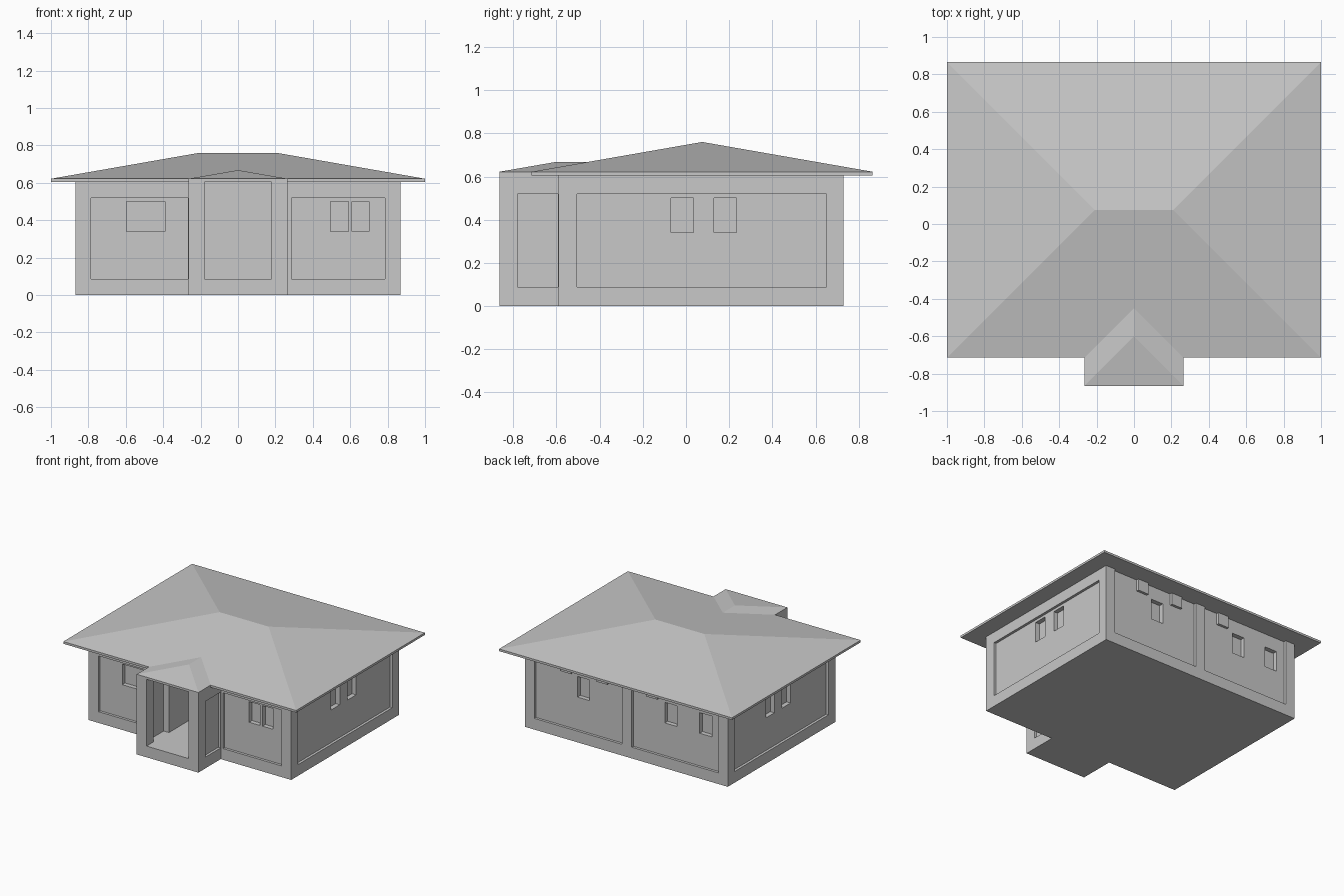
import bpy, bmesh
from mathutils import Matrix, Vector

if "Cube" in bpy.data.objects:
    bpy.data.objects.remove(bpy.data.objects["Cube"], do_unlink=True)

grey = bpy.data.materials.new("plain grey")
grey.use_nodes = True
GREY = (0.58, 0.58, 0.58, 1)
grey.diffuse_color = GREY
grey.node_tree.nodes["Principled BSDF"].inputs["Base Color"].default_value = GREY


def add_object(name, bm):
    mesh = bpy.data.meshes.new(name)
    bm.to_mesh(mesh)
    bm.free()
    mesh.materials.append(grey)
    obj = bpy.data.objects.new(name, mesh)
    bpy.context.collection.objects.link(obj)
    return obj


def box(name, x, y, z):
    """Box from (min, max) pairs."""
    bm = bmesh.new()
    size = [b - a for a, b in (x, y, z)]
    mid = [(a + b) / 2 for a, b in (x, y, z)]
    bmesh.ops.create_cube(bm, size=1, matrix=Matrix.Translation(mid) @ Matrix.Diagonal((*size, 1)))
    return add_object(name, bm)


def hull(name, points):
    bm = bmesh.new()
    for p in points:
        bm.verts.new(p)
    bmesh.ops.convex_hull(bm, input=bm.verts[:])
    bmesh.ops.dissolve_limit(bm, angle_limit=0.01, verts=bm.verts[:], edges=bm.edges[:])
    bmesh.ops.recalc_face_normals(bm, faces=bm.faces[:])
    return add_object(name, bm)


def cut(target, x, y, z):
    cutter = box("cutter", x, y, z)
    cutter.hide_render = True
    mod = target.modifiers.new("opening", 'BOOLEAN')
    mod.operation = 'DIFFERENCE'
    mod.solver = 'EXACT'
    mod.object = cutter
    bpy.context.view_layer.objects.active = target
    bpy.ops.object.modifier_apply(modifier=mod.name)
    bpy.data.objects.remove(cutter, do_unlink=True)


# Main sizes
WALL_X, FRONT, BACK, PORCH_FRONT = 0.87, -0.59, 0.73, -0.865
PORCH_X, TOP, EAVE = 0.265, 0.605, 0.622
PANEL, WINDOW, OUT = 0.02, 0.055, 0.06
PANEL_Z, WINDOW_Z = (0.087, 0.52), (0.34, 0.50)

# Walls: one footprint with the porch, extruded up
bm = bmesh.new()
half = [(PORCH_X, PORCH_FRONT), (PORCH_X, FRONT), (WALL_X, FRONT), (WALL_X, BACK)]
outline = half + [(-x, y) for x, y in reversed(half)]
floor = bm.faces.new([bm.verts.new((x, y, 0)) for x, y in outline])
up = bmesh.ops.extrude_face_region(bm, geom=[floor])
bmesh.ops.translate(bm, vec=Vector((0, 0, TOP)),
                    verts=[g for g in up["geom"] if isinstance(g, bmesh.types.BMVert)])
bmesh.ops.recalc_face_normals(bm, faces=bm.faces[:])
walls = add_object("walls", bm)

# Front panels and windows
for span in ((-0.785, -0.267), (0.285, 0.785)):
    cut(walls, span, (FRONT - OUT, FRONT + PANEL), PANEL_Z)
for span in ((-0.595, -0.39), (0.495, 0.59), (0.61, 0.70)):
    cut(walls, span, (FRONT - OUT, FRONT + WINDOW), WINDOW_Z)

# Back panels and windows
for span in ((-0.79, -0.045), (0.04, 0.79)):
    cut(walls, span, (BACK - PANEL, BACK + OUT), (PANEL_Z[0], TOP + OUT))
for left in (-0.72, -0.42, 0.33):
    cut(walls, (left, left + 0.105), (BACK - WINDOW, BACK + OUT), WINDOW_Z)

# Side panels and windows, and porch side panels
for s in (-1, 1):
    def side(x, depth):
        return tuple(sorted((s * (x - depth), s * (x + OUT))))
    cut(walls, side(WALL_X, PANEL), (-0.505, 0.65), PANEL_Z)
    for start in (-0.07, 0.13):
        cut(walls, side(WALL_X, WINDOW), (start, start + 0.105), WINDOW_Z)
    cut(walls, side(PORCH_X, PANEL), (-0.78, FRONT - 0.002), PANEL_Z)

# Entrance hall, wider inside the porch
cut(walls, (-0.18, 0.18), (PORCH_FRONT - OUT, -0.1), (PANEL_Z[0], TOP + OUT))
cut(walls, (-0.225, 0.225), (-0.78, FRONT), (PANEL_Z[0], TOP + OUT))

# Small blocks under the back eave
for i, x in enumerate((-0.215, 0.215, 0.525)):
    box(f"eave_block_{i + 1}", (x - 0.047, x + 0.047), (BACK - 0.03, BACK), (0.515, TOP))


def roof(name, half_x, y0, y1, ridge):
    eaves = [(sx * half_x, y, z) for sx in (-1, 1) for y in (y0, y1) for z in (TOP, EAVE)]
    return hull(name, eaves + ridge)


# Hipped main roof, and porch roof running into its front slope
roof("main_roof", 1.0, -0.715, 0.865, [(-0.21, 0.075, 0.76), (0.21, 0.075, 0.76)])
roof("porch_roof", PORCH_X, PORCH_FRONT, -0.45, [(0, -0.6, 0.668), (0, -0.45, 0.668)])
